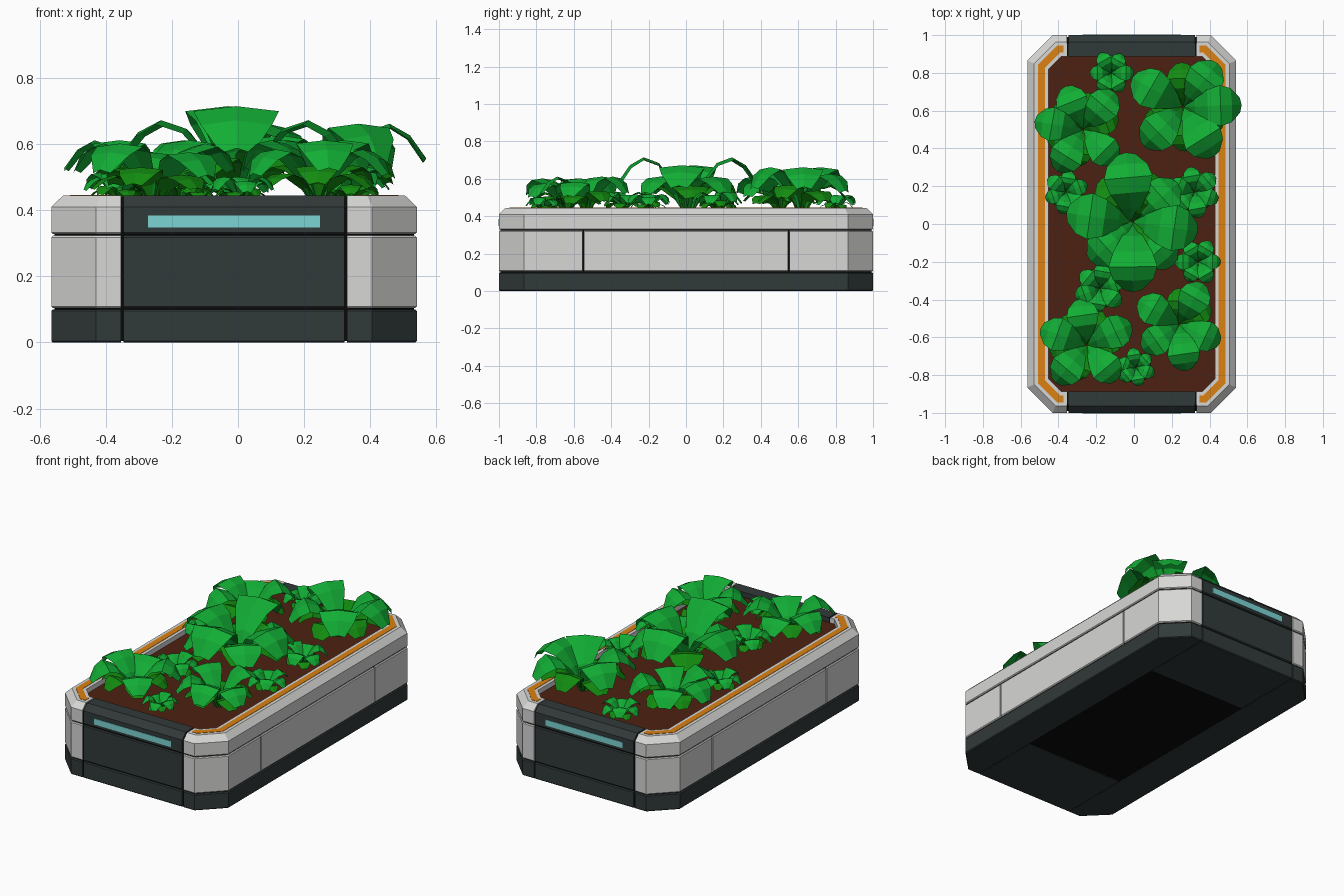
import bpy, bmesh, math
from mathutils import Vector, Matrix

cube = bpy.data.objects.get("Cube")
if cube:
    bpy.data.objects.remove(cube)


def material(name, r, g, b):
    m = bpy.data.materials.new(name)
    m.use_nodes = True
    m.diffuse_color = (r, g, b, 1)
    m.node_tree.nodes["Principled BSDF"].inputs["Base Color"].default_value = (r, g, b, 1)
    return m


LIGHT = material("light grey panel", 0.68, 0.68, 0.67)
DARK = material("dark slate", 0.031, 0.041, 0.041)
BLACK = material("black core", 0.003, 0.003, 0.003)
ORANGE = material("orange trim", 0.72, 0.22, 0.006)
SOIL = material("brown soil", 0.075, 0.015, 0.006)
CYAN = material("cyan lamp", 0.2, 0.66, 0.66)
LEAF = material("bright green leaf", 0.006, 0.42, 0.035)
UNDERLEAF = material("deep green leaf", 0.006, 0.26, 0.005)

CX = -0.012                            # the box sits a touch off centre
HALF_W, HALF_L, CHAMFER = 0.553, 1.0, 0.135
END, SEAM, GAP = 0.338, 0.55, 0.004    # end panel half width, side seam, half gap


def finish(name, bm, *mats):
    mesh = bpy.data.meshes.new(name)
    bm.to_mesh(mesh)
    bm.free()
    for m in mats:
        mesh.materials.append(m)
    ob = bpy.data.objects.new(name, mesh)
    bpy.context.collection.objects.link(ob)
    return ob


def octagon(d):
    """Corners of the footprint, moved inwards by d."""
    w, l, c = HALF_W - d, HALF_L - d, CHAMFER - d * (2 - math.sqrt(2))
    quarter = [(w, l - c), (w - c, l)]
    half = quarter + [(-x, y) for x, y in reversed(quarter)]
    return half + [(-x, -y) for x, y in half]


def loft(name, profile, mat, clips=(), ring=False):
    """Sweep (inset, height) steps round the footprint, then keep what lies
    on the positive side of each clip (axis, sign, distance)."""
    bm = bmesh.new()
    loops = [[bm.verts.new((x, y, z)) for x, y in octagon(d)] for d, z in profile]
    pairs = list(zip(loops, loops[1:]))
    if ring:
        pairs.append((loops[-1], loops[0]))
    else:
        bm.faces.new(loops[0][::-1])
        bm.faces.new(loops[-1])
    for a, b in pairs:
        for i in range(8):
            j = (i + 1) % 8
            bm.faces.new((a[i], a[j], b[j], b[i]))
    for axis, sign, dist in clips:
        normal = Vector((0, 0, 0))
        normal[axis] = sign
        bmesh.ops.bisect_plane(bm, geom=bm.verts[:] + bm.edges[:] + bm.faces[:],
                               plane_co=normal * dist, plane_no=normal, clear_inner=True)
        bmesh.ops.holes_fill(bm, edges=[e for e in bm.edges if e.is_boundary], sides=0)
    bmesh.ops.recalc_face_normals(bm, faces=bm.faces)
    bmesh.ops.translate(bm, verts=bm.verts, vec=(CX, 0, 0))
    return finish(name, bm, mat)


def slab(bottom, top, e=0.005):
    return [(e, bottom), (0, bottom + e), (0, top - e), (e, top)]


# Core that shows in the seams and under the box, and the soil bed
loft("core", [(0.009, 0.005), (0.009, 0.405), (0.044, 0.439), (0.111, 0.439), (0.111, 0.4)], BLACK)
loft("soil", [(0.111, 0.39), (0.111, 0.415)], SOIL)

BASE, WALL = slab(0, 0.1), slab(0.104, 0.323)
RIM = [(0.005, 0.328), (0, 0.333), (0, 0.41), (0.036, 0.445), (0.112, 0.445), (0.112, 0.328)]
TRIM = [(0.056, 0.443), (0.056, 0.447), (0.093, 0.447), (0.093, 0.443)]

# Long sides: base, three wall panels, rim and trim
for side, s in (("left", 1), ("right", -1)):
    outer = [(0, s, END + GAP)]
    loft(side + "_base", BASE, DARK, outer)
    loft(side + "_rim", RIM, LIGHT, outer, ring=True)
    loft(side + "_trim", TRIM, ORANGE, [(0, s, 0.36)], ring=True)
    loft(side + "_wall_middle", WALL, LIGHT,
         outer + [(1, 1, GAP - SEAM), (1, -1, GAP - SEAM)])
    for end, e in (("back", 1), ("front", -1)):
        loft(f"{side}_wall_{end}", WALL, LIGHT, outer + [(1, e, SEAM + GAP)])

# Dark end panels with a lamp strip each
for end, e in (("back", 1), ("front", -1)):
    inner = [(0, 1, GAP - END), (0, -1, GAP - END), (1, e, SEAM)]
    loft(end + "_base", BASE, DARK, inner)
    loft(end + "_panel", WALL, DARK, inner)
    loft(end + "_rim", RIM, DARK, inner, ring=True)
    bm = bmesh.new()
    bmesh.ops.create_cube(bm, size=1, matrix=Matrix.Translation((CX, e * 0.999, 0.366))
                          @ Matrix.Diagonal((0.52, 0.008, 0.036, 1)))
    finish(end + "_lamp", bm, CYAN)


# Leaf outline: distance from stem, height, half width, edge setback
LEAF_STEPS = [(0.02, 0, 0.06, 0), (0.2, 0.55, 0.15, 0), (0.42, 0.9, 0.28, 0),
              (0.64, 1, 0.35, 0), (0.84, 0.86, 0.29, 0.02), (1, 0.58, 0.13, 0.03)]


def add_leaf(bm, x, y, radius, height, angle, mat_index):
    turn = Matrix.Translation((x, y, 0.412)) @ Matrix.Rotation(math.radians(angle), 4, 'Z')
    rows = []
    for r, h, w, back in LEAF_STEPS:
        rows.append([bm.verts.new(turn @ Vector(((r - back * abs(k)) * radius, k * w * radius,
                                                 (h - 0.05 * abs(k)) * height)))
                     for k in (-1, 0, 1)])
    for a, b in zip(rows, rows[1:]):
        for k in (0, 1):
            f = bm.faces.new((a[k], b[k], b[k + 1], a[k + 1]))
            f.material_index = mat_index


def plant(name, x, y, radius, height, angles):
    """A rosette: arching top leaves over a lower, deeper green whorl."""
    bm = bmesh.new()
    for i, a in enumerate(angles):
        add_leaf(bm, x, y, radius * (1 - 0.05 * (i % 2)), height * (1 - 0.14 * (i % 2)), a, 0)
    for i in range(6):
        add_leaf(bm, x, y, radius * 0.76, height * (0.5 + 0.12 * (i % 2)),
                 angles[0] + 30 + 60 * i, 1)
    return bm


# Large plants
big = {
    "back_left": (0.26, 0.62, 0.31, 0.25, (2, 52, 150, 225, 302)),
    "back_right": (-0.27, 0.5, 0.26, 0.2, (170, 112, 50, 315, 238)),
    "front_left": (0.24, -0.53, 0.25, 0.2, (60, 335, 278, 215, 150)),
    "front_right": (-0.25, -0.64, 0.26, 0.19, (160, 98, 25, 310, 230)),
}
for name, spec in big.items():
    finish(name + "_plant", plant(name, *spec), LEAF, UNDERLEAF)

# Centre plant has an extra middle whorl
bm = plant("centre", -0.01, 0.01, 0.37, 0.303, (95, 172, 271, 352))
for a in (42, 222, 312):
    add_leaf(bm, 0, 0.01, 0.31, 0.2, a, 0)
finish("centre_plant", bm, LEAF, UNDERLEAF)

# Seedlings between them
seedlings = [(-0.12, 0.8, 0.12), (-0.36, 0.17, 0.12), (0.32, 0.17, 0.14),
             (0.34, -0.2, 0.125), (-0.18, -0.34, 0.14), (0.01, -0.76, 0.105)]
for i, (x, y, r) in enumerate(seedlings):
    bm = plant("seedling", x, y, r, r * 0.85, [20 * i + 60 * k for k in range(6)])
    finish(f"seedling_{i + 1}", bm, LEAF, UNDERLEAF)
